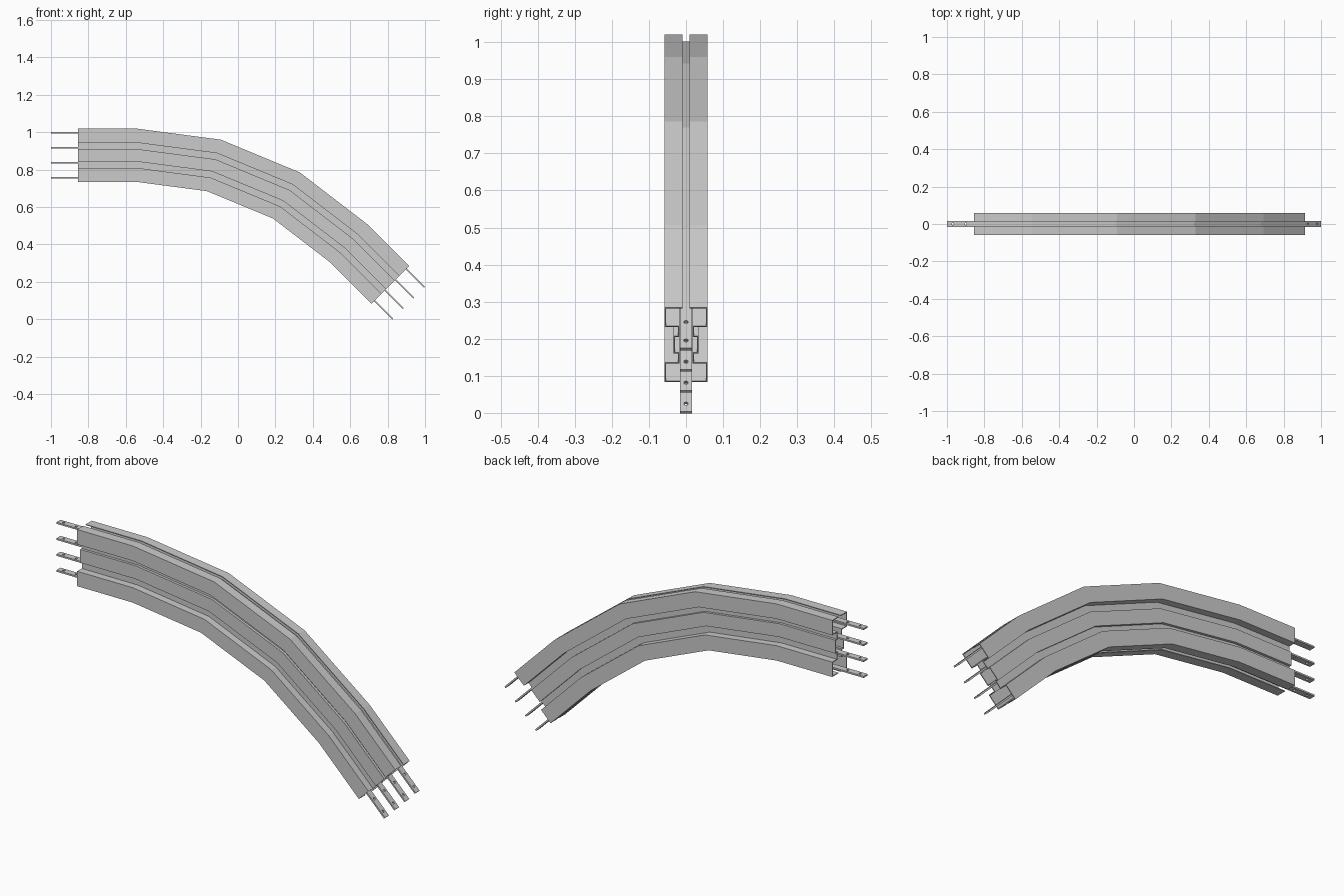
import bpy, bmesh, math
from mathutils import Vector, Matrix

if "Cube" in bpy.data.objects:
    bpy.data.objects.remove(bpy.data.objects["Cube"])

# Bend: straight leg, 45 degree arc in three chords, straight leg
CX, R_OUT, TOP = -0.545, 1.75, 1.02
CZ = TOP - R_OUT
ARC = [0, 15, 30, 45]


def place(deg, ext, y, z):
    """Map a profile point (y, z) to a station on the bend."""
    a = math.radians(deg)
    r = z - CZ
    return Vector((CX + r * math.sin(a) + ext * math.cos(a), y,
                   CZ + r * math.cos(a) - ext * math.sin(a)))


def sweep(bm, profile, start, end):
    """Sweep a closed profile along the bend with mitred joints."""
    stations = [(0, -start)] + [(a, 0) for a in ARC] + [(45, end)]
    rings = [[bm.verts.new(place(a, e, y, z)) for y, z in profile] for a, e in stations]
    n = len(profile)
    for r0, r1 in zip(rings, rings[1:]):
        for i in range(n):
            j = (i + 1) % n
            bm.faces.new((r0[i], r0[j], r1[j], r1[i]))
    bm.faces.new(rings[0])
    bm.faces.new(rings[-1][::-1])


def finish(bm, name):
    bmesh.ops.recalc_face_normals(bm, faces=bm.faces[:])
    mesh = bpy.data.meshes.new(name)
    bm.to_mesh(mesh)
    bm.free()
    obj = bpy.data.objects.new(name, mesh)
    bpy.context.collection.objects.link(obj)
    return obj


def thicken(path, t):
    """Close an open right-angled path into a thin sheet section."""
    inner = []
    for i, p in enumerate(path):
        normals = []
        for a, b in ((i - 1, i), (i, i + 1)):
            if a >= 0 and b < len(path):
                d = (Vector(path[b]) - Vector(path[a])).normalized()
                normals.append(Vector((d.y, -d.x)))
        inner.append(tuple(Vector(p) + t * sum(normals, Vector((0, 0)))))
    return path + inner[::-1]


# Folded sheet housing: wide flanges, deep grooves, raised middle rib
MID = 0.8775
half = [(0.010, 1.02), (0.058, 1.02), (0.058, 0.945), (0.021, 0.945),
        (0.021, 0.911), (0.034, 0.911)]
path = half + [(y, 2 * MID - z) for y, z in reversed(half)]
section = thicken(path, 0.004)
for name, side in (("front_housing", -1), ("back_housing", 1)):
    bm = bmesh.new()
    sweep(bm, [(side * y, z) for y, z in section], 0.31, 0.315)
    finish(bm, name)

# Four flat conductor bars, protruding at both ends
BAR_Z = [0.998, 0.917, 0.837, 0.757]
W, T = 0.016, 0.004
START, END = 0.455, 0.453
bm = bmesh.new()
for z in BAR_Z:
    sweep(bm, [(-W, z - T), (W, z - T), (W, z + T), (-W, z + T)], START, END)
bars = finish(bm, "conductor_bars")

# Bolt holes, two in each bar end
bm = bmesh.new()
for z in BAR_Z:
    for inset in (0.03, 0.10):
        for deg, ext in ((0, inset - START), (45, END - inset)):
            m = Matrix.Translation(place(deg, ext, 0, z)) @ Matrix.Rotation(math.radians(deg), 4, 'Y')
            bmesh.ops.create_cone(bm, cap_ends=True, segments=12, radius1=0.006,
                                  radius2=0.006, depth=0.03, matrix=m)
cutter = finish(bm, "hole_cutter")
cutter.hide_render = True
cutter.hide_viewport = False
mod = bars.modifiers.new("holes", 'BOOLEAN')
mod.operation = 'DIFFERENCE'
mod.solver = 'EXACT'
mod.object = cutter
bpy.context.view_layer.objects.active = bars
bpy.ops.object.modifier_apply(modifier=mod.name)
bpy.data.objects.remove(cutter)
